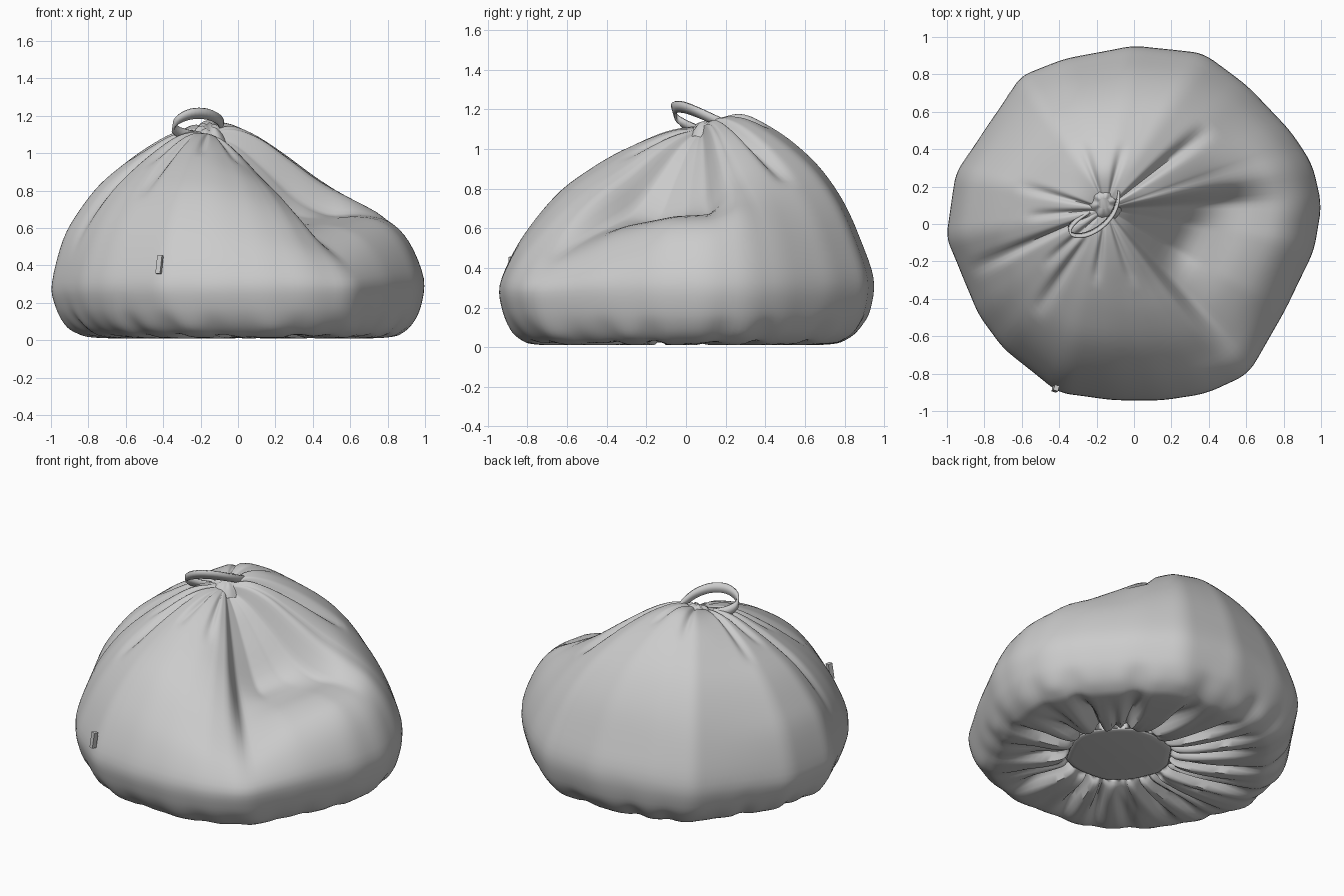
import bpy, bmesh, math
from mathutils import Vector

if "Cube" in bpy.data.objects:
    bpy.data.objects.remove(bpy.data.objects["Cube"])

N, SUB = 200, 4
APEX = Vector((-0.15, 0.08))
BASE = Vector((0.09, -0.09))

# Plan outline of the bag at its widest level
OUTLINE = [(0, .95), (.37, .91), (.6, .74), (.83, .5), (.95, .32), (1, .1), (.96, -.14),
           (.8, -.47), (.61, -.8), (.38, -.905), (.15, -.94), (-.1, -.94), (-.4, -.9),
           (-.7, -.66), (-.83, -.48), (-1, -.07), (-.95, .27), (-.6, .79), (-.37, .88)]

# Heights from apex to rim at fractions F, by direction in degrees
F = [0, .12, .25, .4, .55, .7, .83, .93, 1]
KEYS = [
    (-90, [1.10, 1.10, 1.06, .995, .91, .80, .65, .49, .31]),
    (-66, [1.10, 1.08, 1.03, .94, .85, .73, .59, .46, .31]),
    (-53, [1.10, 1.06, .98, .87, .77, .65, .52, .42, .30]),
    (-47, [1.10, 1.02, .87, .70, .61, .54, .47, .40, .30]),
    (-30, [1.10, 1.00, .83, .64, .62, .61, .56, .46, .32]),
    (-10, [1.10, 1.015, .86, .68, .65, .66, .63, .52, .33]),
    (3, [1.10, 1.045, .92, .76, .67, .67, .64, .53, .33]),
    (12, [1.11, 1.12, 1.07, .95, .83, .75, .67, .53, .33]),
    (30, [1.11, 1.15, 1.11, 1.03, .93, .81, .67, .52, .33]),
    (60, [1.11, 1.16, 1.15, 1.09, 1.0, .88, .72, .53, .34]),
    (90, [1.11, 1.16, 1.18, 1.12, 1.03, .90, .73, .53, .35]),
    (135, [1.11, 1.14, 1.13, 1.08, .99, .87, .71, .53, .33]),
    (180, [1.11, 1.12, 1.10, 1.03, .945, .84, .70, .55, .31]),
    (225, [1.10, 1.11, 1.08, 1.0, .90, .78, .64, .48, .31]),
    (270, [1.10, 1.10, 1.06, .995, .91, .80, .65, .49, .31])]

# Underside profile: fraction of rim, height
UNDER = [(.985, .19), (.94, .1), (.875, .04), (.8, .015), (.62, .01), (.46, .015),
         (.36, .035), (.32, .07), (.28, .06), (0, .055)]

# Pleats: direction, half width in degrees, depth, start and end fractions
PLEATS = [(38, 4, .055, .05, .7), (204, 3, .045, .1, .95), (236, 4, .04, .2, .72),
          (222, 4, .025, .05, .5), (262, 4, .02, .08, .4), (290, 4, .02, .05, .4),
          (75, 5, .02, .06, .4), (110, 5, .02, .05, .45), (165, 4, .025, .05, .6),
          (185, 4, .025, .05, .5)]


def ray(a):
    # ray from the apex to the outline
    d = Vector((math.cos(a), math.sin(a)))
    for p, q in zip(OUTLINE, OUTLINE[1:] + OUTLINE[:1]):
        p, q = Vector(p) - APEX, Vector(q) - APEX
        e = q - p
        den = d.x * e.y - d.y * e.x
        if abs(den) < 1e-9:
            continue
        t = (p.x * e.y - p.y * e.x) / den
        u = (p.x * d.y - p.y * d.x) / den
        if t > 0 and -1e-6 <= u <= 1 + 1e-6:
            return t
    return 1


def rim(deg):
    # slightly rounded outline
    a = math.radians(deg)
    r = sum(ray(a + math.radians(o)) for o in (-3, -1.5, 0, 1.5, 3)) / 5
    return APEX + r * Vector((math.cos(a), math.sin(a)))


def key_heights(deg):
    deg = (deg + 90) % 360 - 90
    for (a, za), (b, zb) in zip(KEYS, KEYS[1:]):
        if a <= deg <= b:
            k = (deg - a) / (b - a)
            return [x + (y - x) * k for x, y in zip(za, zb)]


def heights(deg):
    # blend broadly on the full side, tightly around the dent
    w = .5 if -62 < deg < 18 else 4
    rows = [key_heights(deg + o * w) for o in (-2, -1, 0, 1, 2)]
    return [sum(c) / 5 for c in zip(*rows)]


def spline(pts, s):
    i = min(int(s), len(pts) - 2)
    t = s - i
    p0, p1, p2, p3 = (pts[max(0, min(len(pts) - 1, i + k))] for k in (-1, 0, 1, 2))
    return tuple(.5 * (2 * b + (c - a) * t + (2 * a - 5 * b + 4 * c - d) * t * t
                       + (3 * b - a - 3 * c + d) * t ** 3)
                 for a, b, c, d in zip(p0, p1, p2, p3))


def bag_point(deg, s, edge, profile):
    a = math.radians(deg)
    f, z = spline(profile, s)
    f = max(0, f)
    if s <= 8:
        for pa, w, depth, f0, f1 in PLEATS:
            d = abs((deg - pa + 180) % 360 - 180)
            if f0 < f < f1:
                z -= depth * math.exp(-(d / w) ** 2) * math.sin(math.pi * (f - f0) / (f1 - f0)) ** .6
        xy = APEX + (edge - APEX) * f
    else:
        # gathered wrinkles around the base panel
        g = math.exp(-((f - .5) / .25) ** 2) if s < 16 else 0
        wave = math.sin(17 * a + 2 * math.sin(3 * a)) + .7 * math.sin(29 * a + 1.5 * math.sin(2 * a) + 4 * f)
        z += .045 * g * max(0, wave + .3) + .008 * math.exp(-((f - .93) / .05) ** 2) * wave
        f += .02 * g * math.sin(23 * a)
        xy = BASE * (1 - f) + edge * f
    return (xy.x, xy.y, max(0, z))


def make(name, bm, angle=50):
    bmesh.ops.recalc_face_normals(bm, faces=bm.faces)
    me = bpy.data.meshes.new(name)
    bm.to_mesh(me)
    bm.free()
    obj = bpy.data.objects.new(name, me)
    bpy.context.collection.objects.link(obj)
    bpy.ops.object.select_all(action='DESELECT')
    obj.select_set(True)
    bpy.context.view_layer.objects.active = obj
    bpy.ops.object.shade_smooth_by_angle(angle=math.radians(angle))
    return obj


# Bag body: meridians from the gathered top down to the base panel
bm = bmesh.new()
steps = (len(F) + len(UNDER) - 1) * SUB
columns = []
for j in range(N):
    deg = -90 + 360 * j / N
    edge, profile = rim(deg), list(zip(F, heights(deg))) + UNDER
    columns.append([bm.verts.new(bag_point(deg, i / SUB, edge, profile))
                    for i in range(1, steps - 3)])
for c0, c1 in zip(columns, columns[1:] + columns[:1]):
    for i in range(len(c0) - 1):
        bm.faces.new((c0[i], c1[i], c1[i + 1], c0[i + 1]))
bm.faces.new([c[0] for c in columns])
bm.faces.new([c[-1] for c in columns])
make("bag_body", bm, 60)

# Carry strap: flat ribbon looping over the gathered top
PATH = [(-.09, .21, 1.12), (-.085, .14, 1.15), (-.11, .06, 1.185), (-.17, -.01, 1.21),
        (-.25, -.055, 1.21), (-.32, -.06, 1.18), (-.345, -.03, 1.14),
        (-.31, .02, 1.11), (-.24, .07, 1.09)]
bm = bmesh.new()
half = Vector((.004, -.008, .028))
rows = []
for i in range((len(PATH) - 1) * 4 + 1):
    p = Vector(spline(PATH, i / 4))
    rows.append((bm.verts.new(p - half), bm.verts.new(p + half)))
for a, b in zip(rows, rows[1:]):
    bm.faces.new((a[0], b[0], b[1], a[1]))
strap = make("carry_strap", bm, 40)
mod = strap.modifiers.new("thickness", 'SOLIDIFY')
mod.thickness = .012
mod.offset = 0

# Low gathered tuft of cloth under the strap
bm = bmesh.new()
tuft = []
for r, z in ((.1, 1.07), (.08, 1.11), (.055, 1.14), (.03, 1.145)):
    tuft.append([bm.verts.new((-.16 + r * math.cos(t), .11 + r * math.sin(t),
                               z + .015 * math.sin(t) + .006 * math.sin(6 * t)))
                 for t in (math.tau * j / 42 for j in range(42))])
for r0, r1 in zip(tuft, tuft[1:]):
    for j in range(42):
        bm.faces.new((r0[j], r0[(j + 1) % 42], r1[(j + 1) % 42], r1[j]))
bm.faces.new(tuft[-1])
make("gathered_tuft", bm, 60)

# Side tag on the front
bpy.ops.mesh.primitive_cube_add(size=1, location=(-.42, -.88, .405), rotation=(-.1, .08, -.3))
tag = bpy.context.object
tag.name = "side_tag"
tag.scale = (.026, .03, .1)
